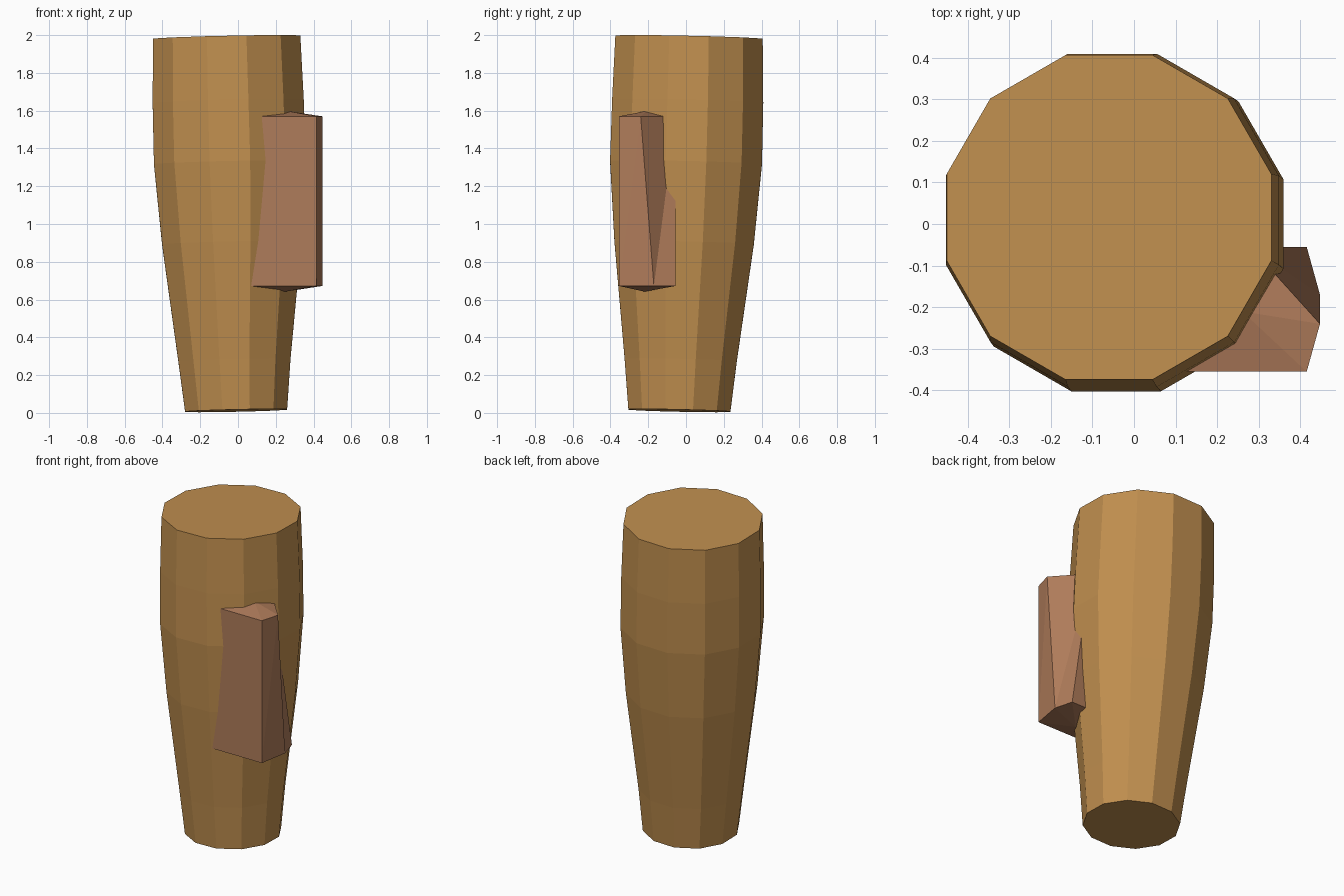
import bpy, bmesh, math

if "Cube" in bpy.data.objects:
    bpy.data.objects.remove(bpy.data.objects["Cube"])


def material(name, rgb):
    m = bpy.data.materials.new(name)
    m.diffuse_color = (*rgb, 1)
    m.use_nodes = True
    m.node_tree.nodes["Principled BSDF"].inputs["Base Color"].default_value = m.diffuse_color
    return m


def loft(name, rings, mat, caps=(None, None)):
    """Skin a stack of rings; each cap is a flat face or a fan to a point."""
    bm = bmesh.new()
    rows = [[bm.verts.new(p) for p in ring] for ring in rings]
    n = len(rows[0])
    for lo, hi in zip(rows, rows[1:]):
        for i in range(n):
            j = (i + 1) % n
            # Split each side along one diagonal so bent sides stay crisp
            bm.faces.new((lo[i], lo[j], hi[j]))
            bm.faces.new((lo[i], hi[j], hi[i]))
    for row, apex in zip((rows[0], rows[-1]), caps):
        if apex is None:
            bm.faces.new(row)
        else:
            c = bm.verts.new(apex)
            for i in range(n):
                bm.faces.new((row[i], row[(i + 1) % n], c))
    bmesh.ops.recalc_face_normals(bm, faces=bm.faces)
    me = bpy.data.meshes.new(name)
    bm.to_mesh(me)
    bm.free()
    me.materials.append(mat)
    ob = bpy.data.objects.new(name, me)
    bpy.context.collection.objects.link(ob)
    return ob


tan = material("warm tan", (0.53, 0.275, 0.078))
brown = material("reddish brown", (0.43, 0.20, 0.103))


# Tapered, slightly leaning twelve-sided body
def tilted_ring(z, cx, cy, half, sides=12, slope=0.022):
    r = half / math.cos(math.pi / sides)
    pts = []
    for k in range(sides):
        a = 2 * math.pi * (k + 0.5) / sides
        x, y = r * math.cos(a), r * math.sin(a)
        pts.append((cx + x, cy + y, z + slope * (x - y)))
    return pts


sections = [  # height, centre x, centre y, half width
    (0.012, -0.010, -0.035, 0.270),
    (0.28, -0.019, -0.028, 0.297),
    (0.90, -0.033, -0.010, 0.369),
    (1.325, -0.043, 0.000, 0.402),
    (1.65, -0.052, 0.009, 0.400),
    (1.988, -0.060, 0.016, 0.390),
]
loft("body", [tilted_ring(*s) for s in sections], tan)

# Twisted side block, partly sunk into the body
bottom = [(0.07, -0.355), (0.415, -0.355), (0.447, -0.17),
          (0.415, -0.055), (0.12, -0.055), (0.05, -0.20)]
top = [(0.07, -0.355), (0.415, -0.355), (0.447, -0.24),
       (0.28, -0.055), (0.12, -0.055), (0.05, -0.20)]
loft("side_block",
     [[(x, y, 0.672) for x, y in bottom], [(x, y, 1.57) for x, y in top]],
     brown, ((0.25, -0.22, 0.642), (0.26, -0.21, 1.598)))
